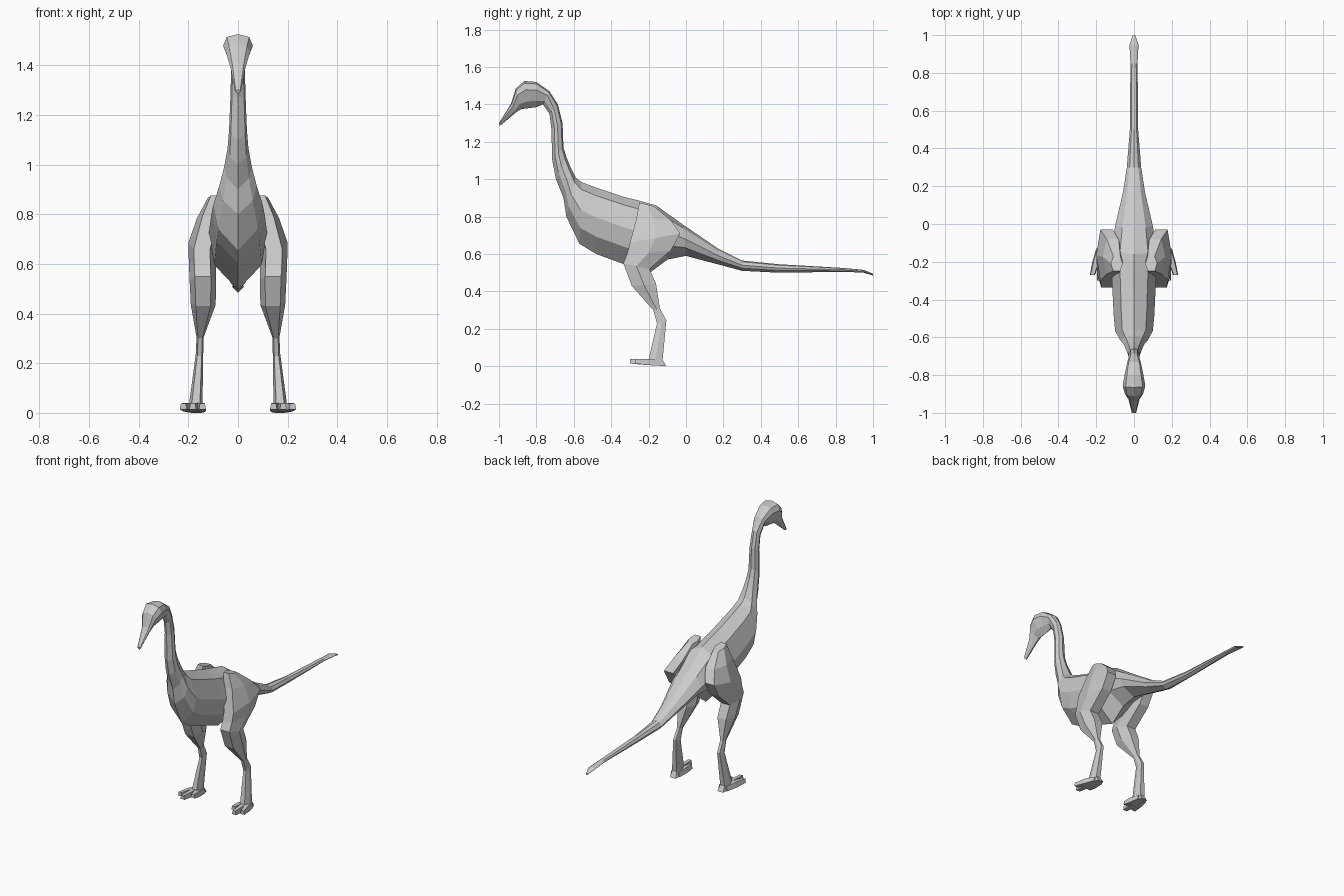
import bpy, bmesh


def loft(name, rings, mirror=False):
    """Skin a list of equal-sized point rings and cap both ends."""
    bm = bmesh.new()
    loops = [[bm.verts.new(p) for p in ring] for ring in rings]
    n = len(rings[0])
    for a, b in zip(loops, loops[1:]):
        for i in range(n):
            j = (i + 1) % n
            bm.faces.new((a[i], a[j], b[j], b[i]))
    bm.faces.new(loops[0])
    bm.faces.new(loops[-1])
    bmesh.ops.recalc_face_normals(bm, faces=bm.faces)
    mesh = bpy.data.meshes.new(name)
    bm.to_mesh(mesh)
    bm.free()
    ob = bpy.data.objects.new(name, mesh)
    bpy.context.collection.objects.link(ob)
    if mirror:
        ob.modifiers.new("Mirror", 'MIRROR')
    return ob


def body_ring(yt, zt, yb, zb, w, profile):
    """Symmetric ring with a ridge on top and a keel below."""
    right = [(w * k, yt + (yb - yt) * t, zt + (zb - zt) * t) for k, t in profile]
    left = [(-x, y, z) for x, y, z in reversed(right)]
    return [(0, yt, zt)] + right + [(0, yb, zb)] + left


def leg_ring(yf, zf, yb, zb, xi, xo):
    """Six-sided ring from the front edge to the back edge of a leg."""
    q = (xo - xi) * 0.2
    ym, zm = (yf + yb) / 2, (zf + zb) / 2
    return [(xi + q, yf, zf), (xo - q, yf, zf), (xo, ym, zm),
            (xo - q, yb, zb), (xi + q, yb, zb), (xi, ym, zm)]


TORSO = [(0.62, 0.12), (1.0, 0.45), (0.8, 0.74)]
HEAD = [(0.75, 0.08), (1.0, 0.32), (0.6, 0.75)]

# Tail, torso and neck: top point (y, z), bottom point (y, z), half width
trunk = [
    (1.0, .495, 1.0, .485, .006), (.95, .515, .95, .500, .024),
    (.85, .525, .85, .505, .019), (.5, .545, .5, .50, .022),
    (.3, .565, .3, .51, .038), (.17, .63, .17, .545, .058),
    (-.02, .76, 0, .59, .10), (-.16, .86, -.1, .57, .12),
    (-.25, .885, -.2, .495, .12), (-.33, .905, -.33, .545, .115),
    (-.48, .955, -.48, .60, .108), (-.56, .985, -.57, .655, .10),
    (-.59, 1.01, -.64, .80, .075), (-.62, 1.07, -.655, .90, .055),
    (-.64, 1.12, -.695, 1.0, .042), (-.655, 1.17, -.715, 1.1, .036),
    (-.66, 1.3, -.72, 1.27, .03), (-.685, 1.40, -.73, 1.35, .028),
]
# Head and beak
head = [
    (-.73, 1.47, -.765, 1.40, .038), (-.80, 1.52, -.80, 1.385, .05),
    (-.865, 1.525, -.84, 1.38, .06), (-.91, 1.485, -.88, 1.375, .048),
    (-.935, 1.405, -.905, 1.36, .03), (-1.0, 1.30, -.995, 1.285, .012),
]
loft("body", [body_ring(*r, TORSO) for r in trunk] + [body_ring(*r, HEAD) for r in head])

# Legs: front point (y, z), back point (y, z), inner x, outer x
leg = [
    (-.25, .875, -.17, .855, .06, .122), (-.265, .79, -.08, .78, .06, .165),
    (-.30, .66, -.03, .71, .09, .20), (-.315, .60, -.08, .62, .09, .198),
    (-.335, .55, -.195, .52, .088, .195), (-.29, .43, -.16, .44, .09, .19),
    (-.175, .30, -.14, .31, .138, .167), (-.155, .23, -.105, .245, .14, .17),
    (-.20, .035, -.125, .035, .143, .197), (-.20, .008, -.105, .0, .135, .20),
]
loft("leg", [leg_ring(*r) for r in leg], mirror=True)


# Toes: flat tapered blocks fanning out from the ankle
def toe_ring(x, y, w, z0, z1):
    return [(x - w, y, z0), (x + w, y, z0), (x + w * .7, y, z1), (x - w * .7, y, z1)]


for name, x0, x1, y1 in (("inner_toe", .155, .143, -.25),
                         ("middle_toe", .17, .182, -.30),
                         ("outer_toe", .182, .22, -.27)):
    loft(name, [toe_ring(x0, -.13, .018, .002, .03),
                toe_ring((x0 + x1) / 2, -.2, .019, .006, .04),
                toe_ring(x1, y1, .014, .014, .038)], mirror=True)
